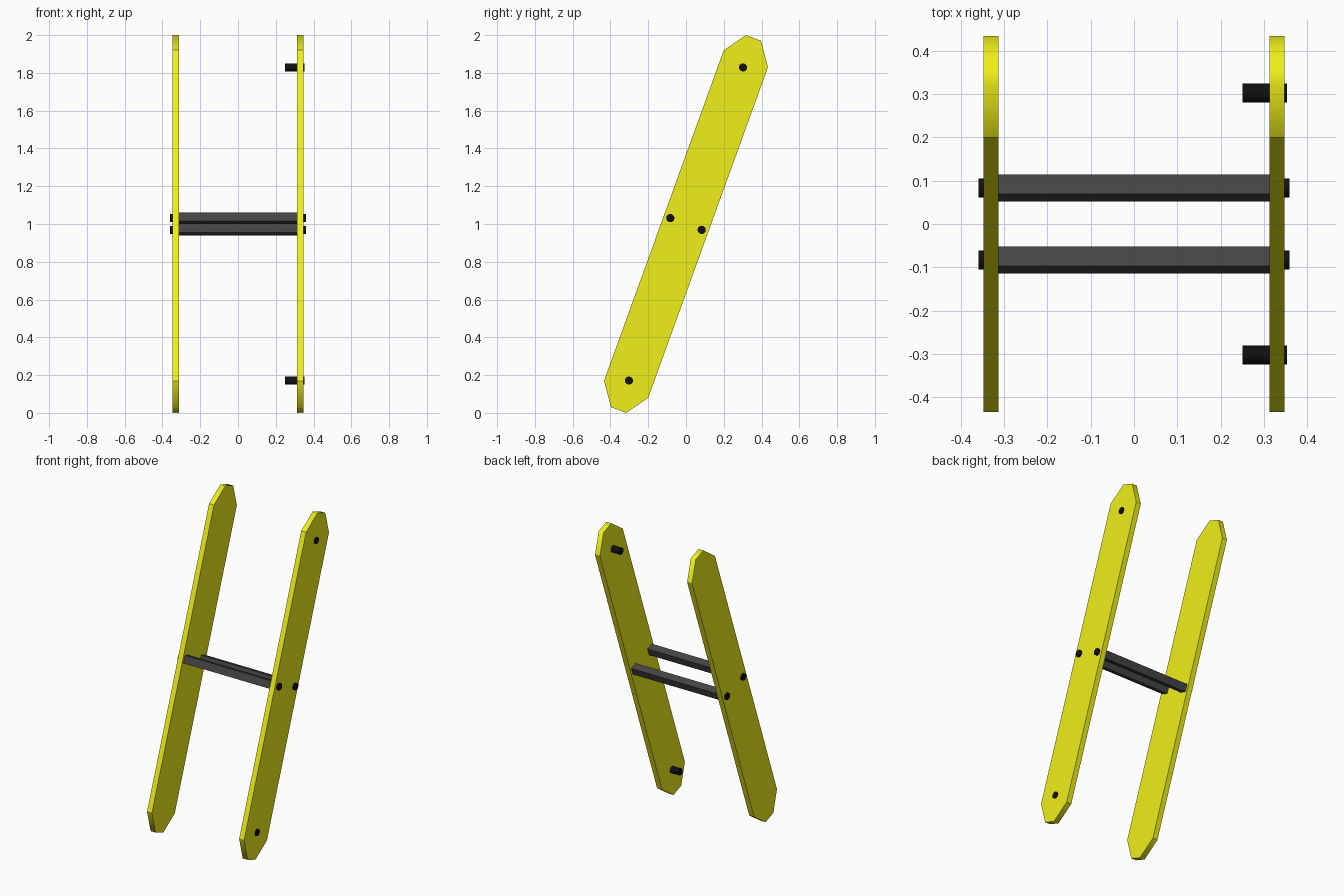
import bpy, bmesh
from math import radians, degrees
from mathutils import Matrix, Vector

if "Cube" in bpy.data.objects:
    bpy.data.objects.remove(bpy.data.objects["Cube"])

TILT = radians(-20)  # planks lean back towards +y


def material(name, rgb):
    m = bpy.data.materials.new(name)
    m.diffuse_color = (*rgb, 1)
    m.use_nodes = True
    m.node_tree.nodes["Principled BSDF"].inputs["Base Color"].default_value = m.diffuse_color
    return m


YELLOW = material("yellow_paint", (0.87, 0.87, 0.01))
DARK = material("dark_grey", (0.06, 0.06, 0.06))
BLACK = material("black", (0.005, 0.005, 0.005))


def finish(name, bm, mat):
    bmesh.ops.recalc_face_normals(bm, faces=bm.faces)
    me = bpy.data.meshes.new(name)
    bm.to_mesh(me)
    bm.free()
    me.materials.append(mat)
    ob = bpy.data.objects.new(name, me)
    bpy.context.collection.objects.link(ob)
    return ob


def plank(name, x0, x1):
    # half outline in y, z about the centre; the other half is its point reflection
    half = [(0.20, 0.92), (0.317, 1.0), (0.397, 0.97), (0.434, 0.83)]
    outline = half + [(-y, -z) for y, z in half]
    bm = bmesh.new()
    face = bm.faces.new([bm.verts.new((x0, y, z + 1)) for y, z in outline])
    ext = bmesh.ops.extrude_face_region(bm, geom=[face], use_keep_orig=True)
    moved = [g for g in ext["geom"] if isinstance(g, bmesh.types.BMVert)]
    bmesh.ops.translate(bm, verts=moved, vec=(x1 - x0, 0, 0))
    bmesh.ops.recalc_face_normals(bm, faces=bm.faces)
    # rounded tips shade smooth, all other edges stay crisp
    for f in bm.faces:
        f.smooth = True
    for e in bm.edges:
        e.smooth = 45 < degrees(e.calc_face_angle(0)) < 65
    finish(name, bm, YELLOW)


def rod(name, x0, x1, y, z, r=0.0215):
    bm = bmesh.new()
    bmesh.ops.create_cone(bm, cap_ends=True, segments=24, radius1=r, radius2=r,
                          depth=x1 - x0,
                          matrix=Matrix.Translation(((x0 + x1) / 2, y, z))
                          @ Matrix.Rotation(radians(90), 4, 'Y'))
    for f in bm.faces:
        f.smooth = len(f.verts) == 4
    for e in bm.edges:
        e.smooth = degrees(e.calc_face_angle(0)) < 40
    finish(name, bm, BLACK)


def crossbar(name, y, z):
    bm = bmesh.new()
    bmesh.ops.create_cube(bm, size=1, matrix=Matrix.Translation((0, y, z))
                          @ Matrix.Rotation(TILT, 4, 'X')
                          @ Matrix.Diagonal((0.626, 0.048, 0.048, 1)))
    finish(name, bm, DARK)


# side planks
plank("left_plank", -0.347, -0.312)
plank("right_plank", 0.312, 0.347)

# two square crossbars with bolts through both planks
for label, s in (("front", -1), ("back", 1)):
    y, z = 0.083 * s, 1 - 0.031 * s
    crossbar(label + "_crossbar", y, z)
    rod(label + "_left_bolt", -0.359, -0.309, y, z)
    rod(label + "_right_bolt", 0.309, 0.359, y, z)

# pegs near the ends of the right plank
for label, s in (("lower", -1), ("upper", 1)):
    rod(label + "_peg", 0.25, 0.353, 0.302 * s, 1 + 0.829 * s)
